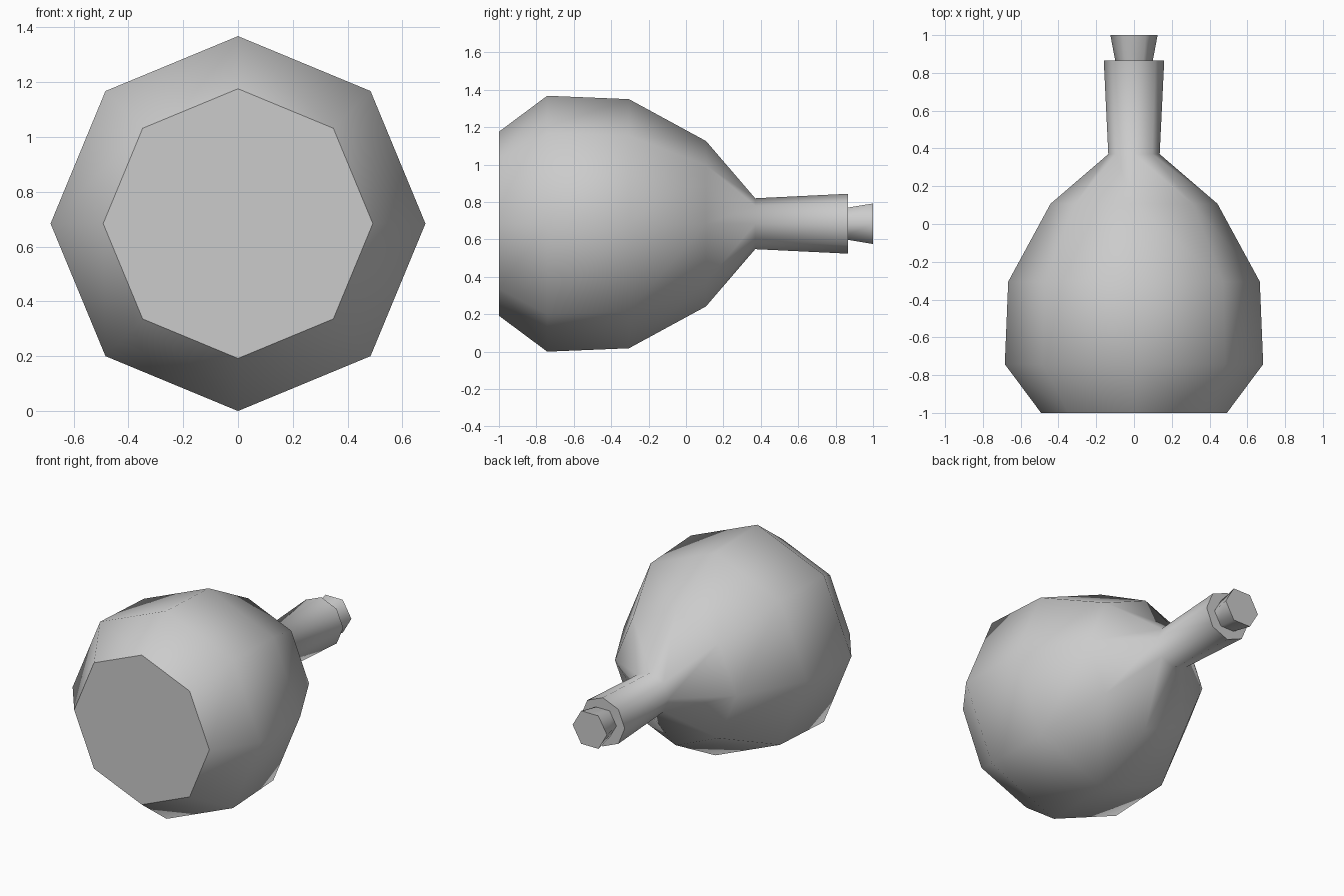
import bpy, bmesh, math

cube = bpy.data.objects.get("Cube")
if cube:
    bpy.data.objects.remove(cube, do_unlink=True)

AXIS_HEIGHT = 0.684

grey = bpy.data.materials.new("plain_grey")
grey.use_nodes = True
colour = (0.6, 0.6, 0.6, 1)
grey.diffuse_color = colour
grey.node_tree.nodes["Principled BSDF"].inputs["Base Color"].default_value = colour


def turned_part(name, profile, sides):
    """Closed solid turned around the y axis from (y, radius) pairs."""
    bm = bmesh.new()
    rings = []
    for y, r in profile:
        angles = [2 * math.pi * i / sides for i in range(sides)]
        rings.append([bm.verts.new((r * math.cos(a), y, r * math.sin(a))) for a in angles])
    for low, high in zip(rings, rings[1:]):
        for i in range(sides):
            j = (i + 1) % sides
            bm.faces.new((low[i], low[j], high[j], high[i])).smooth = True
    # Flat ends with crisp rims
    for ring in (rings[0], rings[-1]):
        cap = bm.faces.new(ring)
        for edge in cap.edges:
            edge.smooth = False
    bmesh.ops.recalc_face_normals(bm, faces=bm.faces)
    mesh = bpy.data.meshes.new(name)
    bm.to_mesh(mesh)
    bm.free()
    mesh.materials.append(grey)
    obj = bpy.data.objects.new(name, mesh)
    obj.location.z = AXIS_HEIGHT
    bpy.context.collection.objects.link(obj)
    return obj


# Round flask lying on its side, base to the front, neck to the back
turned_part("flask_body", [(-1, 0.492), (-0.742, 0.684), (-0.305, 0.666),
                           (0.107, 0.442), (0.37, 0.136), (0.865, 0.16)], 8)

# Six-sided stopper, flaring outwards from the neck
turned_part("stopper", [(0.82, 0.091), (1, 0.125)], 6)
